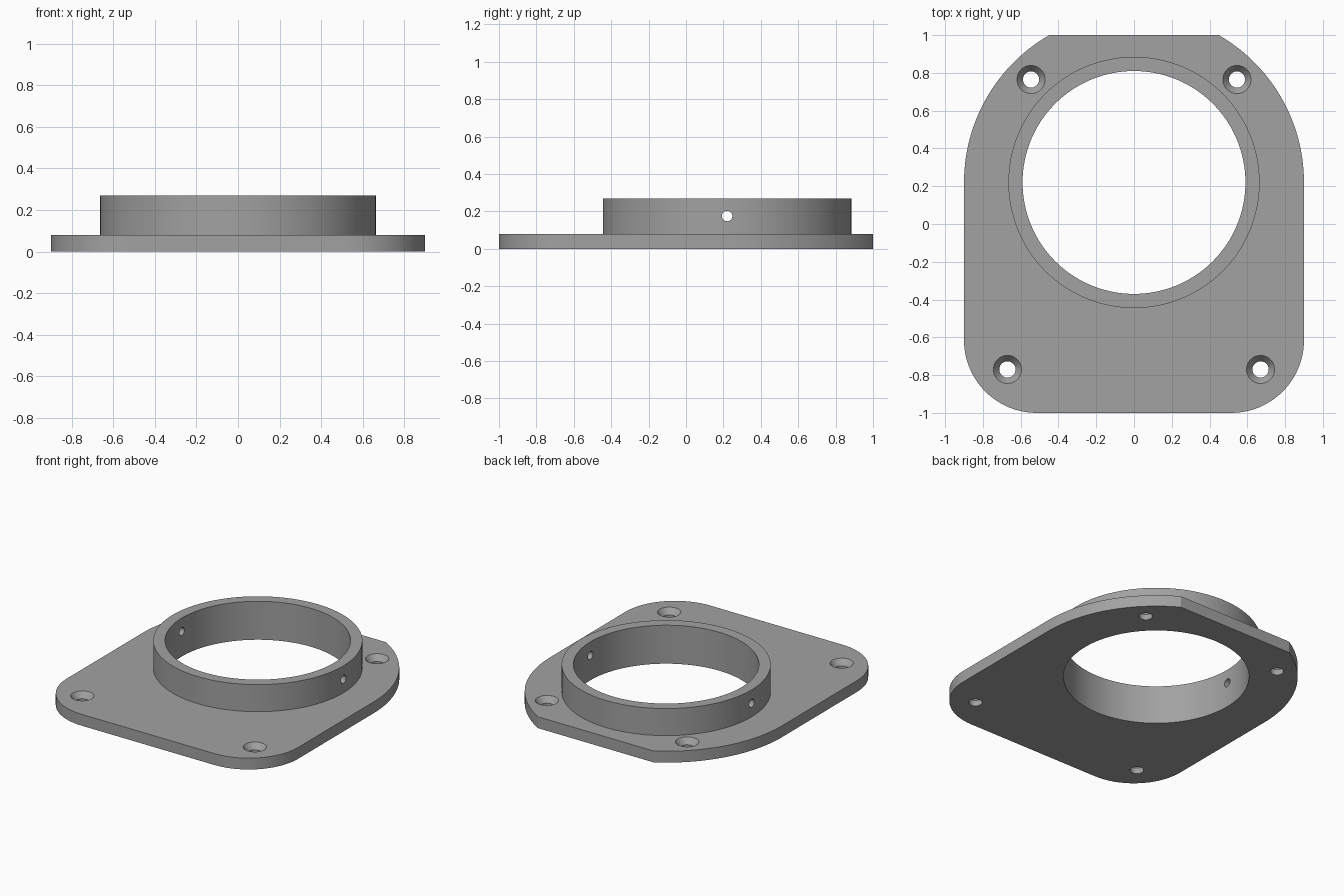
import bpy, bmesh, math
from mathutils import Matrix

if "Cube" in bpy.data.objects:
    bpy.data.objects.remove(bpy.data.objects["Cube"])

CY = 0.22            # centre of the collar along y
PLATE, TOP = 0.08, 0.27

grey = bpy.data.materials.new("grey")
grey.diffuse_color = (0.36, 0.36, 0.36, 1)
grey.use_nodes = True
grey.node_tree.nodes["Principled BSDF"].inputs["Base Color"].default_value = grey.diffuse_color


def finish(name, bm):
    bmesh.ops.recalc_face_normals(bm, faces=bm.faces)
    mesh = bpy.data.meshes.new(name)
    bm.to_mesh(mesh)
    bm.free()
    mesh.materials.append(grey)
    obj = bpy.data.objects.new(name, mesh)
    bpy.context.collection.objects.link(obj)
    return obj


def cylinder(name, r1, r2, z0, z1, x=0, y=0, sides=48, rot=Matrix()):
    bm = bmesh.new()
    bmesh.ops.create_cone(bm, cap_ends=True, segments=sides, radius1=r1, radius2=r2,
                          depth=z1 - z0,
                          matrix=Matrix.Translation((x, y, (z0 + z1) / 2)) @ rot)
    return finish(name, bm)


def arc(cx, cy, r, a0, a1, n):
    return [(cx + r * math.cos(math.radians(a0 + (a1 - a0) * i / n)),
             cy + r * math.sin(math.radians(a0 + (a1 - a0) * i / n))) for i in range(n + 1)]


def combine(target, other, operation):
    mod = target.modifiers.new(other.name, 'BOOLEAN')
    mod.operation, mod.solver, mod.object = operation, 'EXACT', other
    bpy.context.view_layer.objects.active = target
    bpy.ops.object.modifier_apply(modifier=mod.name)
    bpy.data.objects.remove(other)


# Mounting plate: rounded front corners, large arcs cut flat at the back
R = 0.385
right = arc(0.9 - R, -1 + R, R, -90, 0, 20) + arc(0, CY, 0.9, 0, 60.07, 28)
outline = right + [(-x, y) for x, y in reversed(right)]
bm = bmesh.new()
face = bm.faces.new([bm.verts.new((x, y, 0)) for x, y in outline])
ext = bmesh.ops.extrude_face_region(bm, geom=[face])
bmesh.ops.translate(bm, vec=(0, 0, PLATE),
                    verts=[v for v in ext["geom"] if isinstance(v, bmesh.types.BMVert)])
flange = finish("flange", bm)

# Raised collar and its bore
combine(flange, cylinder("collar", 0.665, 0.665, 0.03, TOP, 0, CY, 128), 'UNION')
combine(flange, cylinder("bore", 0.59, 0.59, -0.1, 0.4, 0, CY, 128), 'DIFFERENCE')

# Countersunk screw holes
for x, y in ((0.545, 0.765), (0.67, -0.77)):
    for s in (-1, 1):
        combine(flange, cylinder("screw_hole", 0.043, 0.043, -0.1, 0.2, s * x, y), 'DIFFERENCE')
        combine(flange, cylinder("countersink", 0.043, 0.0745, PLATE - 0.04, PLATE, s * x, y),
                'DIFFERENCE')

# Cross pin holes through the collar
combine(flange, cylinder("pin_hole", 0.028, 0.028, -0.825, 1.175, 0, CY, 32,
                         Matrix.Rotation(math.pi / 2, 4, 'Y')), 'DIFFERENCE')

# Smooth round walls, keep crisp edges
bpy.ops.object.select_all(action='DESELECT')
flange.select_set(True)
bpy.context.view_layer.objects.active = flange
bpy.ops.object.shade_smooth_by_angle(angle=math.radians(25))
